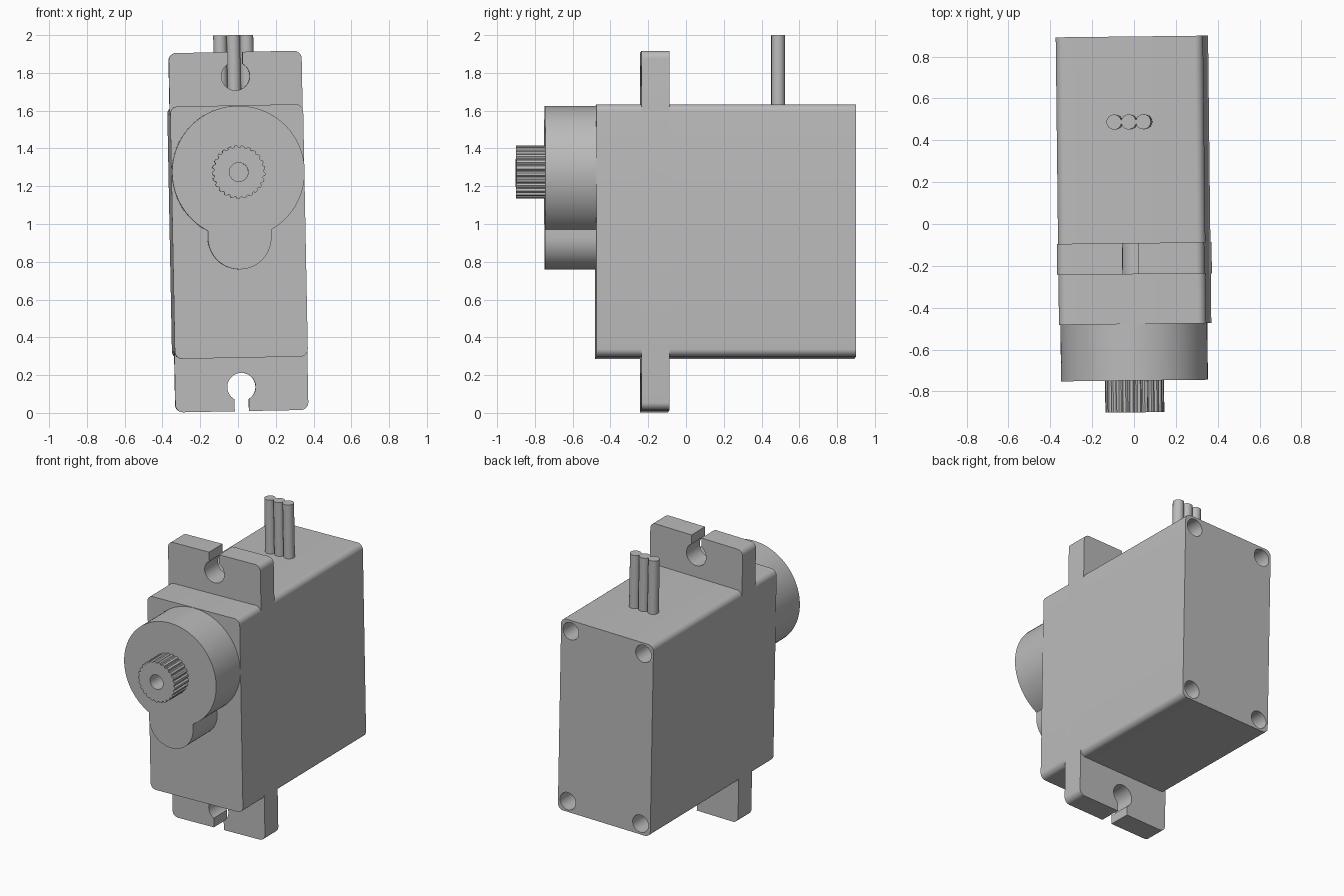
import bpy, bmesh, math
from mathutils import Matrix, Vector

cube = bpy.data.objects.get("Cube")
if cube:
    bpy.data.objects.remove(cube, do_unlink=True)

grey = bpy.data.materials.new("plain grey")
grey.use_nodes = True
grey.diffuse_color = (0.5, 0.5, 0.5, 1)
grey.node_tree.nodes["Principled BSDF"].inputs["Base Color"].default_value = (0.5, 0.5, 0.5, 1)

# The whole motor leans and turns very slightly about its middle
POSE = (Matrix.Translation((0, 0, 0.96))
        @ Matrix.Rotation(math.radians(0.65), 4, 'Z')
        @ Matrix.Rotation(math.radians(-1.1), 4, 'Y'))


def arc(cx, cz, r, start, end, n):
    """Points on an arc, angles in degrees."""
    angles = [math.radians(start + (end - start) * i / n) for i in range(n + 1)]
    return [(cx + r * math.cos(a), cz + r * math.sin(a)) for a in angles]


def circle(cx, cz, r, n=48):
    return arc(cx, cz, r, 0, 360, n)[:-1]


def prism(name, outline, y0, y1):
    """Extrude an (x, z) outline along y."""
    bm = bmesh.new()
    face = bm.faces.new([bm.verts.new((x, y0, z)) for x, z in outline])
    new = bmesh.ops.extrude_face_region(bm, geom=[face])["geom"]
    bmesh.ops.translate(bm, vec=(0, y1 - y0, 0),
                        verts=[v for v in new if isinstance(v, bmesh.types.BMVert)])
    bmesh.ops.recalc_face_normals(bm, faces=bm.faces)
    mesh = bpy.data.meshes.new(name)
    bm.to_mesh(mesh)
    bm.free()
    mesh.materials.append(grey)
    obj = bpy.data.objects.new(name, mesh)
    bpy.context.collection.objects.link(obj)
    return obj


def activate(obj):
    bpy.ops.object.select_all(action='DESELECT')
    obj.select_set(True)
    bpy.context.view_layer.objects.active = obj


def drill(obj, centres, r, y0, y1):
    """Bore round holes along y."""
    for cx, cz in centres:
        cutter = prism("hole_cutter", circle(cx, cz, r, 32), y0, y1)
        cutter.hide_render = True
        mod = obj.modifiers.new("hole", 'BOOLEAN')
        mod.operation, mod.solver, mod.object = 'DIFFERENCE', 'EXACT', cutter
        activate(obj)
        bpy.ops.object.modifier_apply(modifier=mod.name)
        bpy.data.objects.remove(cutter, do_unlink=True)


def finish(obj, angle=30):
    obj.data.transform(POSE)
    activate(obj)
    bpy.ops.object.shade_smooth_by_angle(angle=math.radians(angle))


def half_turn(points):
    return points + [(-x, -z) for x, z in points]


# Case with rounded long edges and four screw holes in the back
W, H, R = 0.352, 0.668, 0.04
case = prism("case", half_turn(arc(W - R, H - R, R, 0, 90, 8)
                               + arc(R - W, H - R, R, 90, 180, 8)), -0.478, 0.896)
drill(case, [(sx * (W - 0.075), sz * (H - 0.075)) for sx in (-1, 1) for sz in (-1, 1)],
      0.06, 0.6, 1.0)
finish(case)

# Mounting plate: each end has a keyhole slot open to the outside
P, SLOT, HOLE = 0.951, 0.038, 0.075
HOLE_Z = 0.823
gap = math.degrees(math.asin(SLOT / HOLE))
plate_end = (arc(W - R, P - R, R, 0, 90, 8)
             + [(SLOT, P)]
             + arc(0, HOLE_Z, HOLE, 90 - gap, gap - 270, 36)
             + [(-SLOT, P)]
             + arc(R - W, P - R, R, 90, 180, 8))
finish(prism("mounting_plate", half_turn(plate_end), -0.24, -0.091))

# Gear cover: large round with a smaller lobe below
SHAFT_Z, BIG, LOBE = 0.315, 0.351, 0.168
cut = math.degrees(math.asin(LOBE / BIG))
cover = (arc(0, SHAFT_Z, BIG, cut - 90, 270 - cut, 72)
         + arc(0, -0.032, LOBE, 180, 360, 32))
finish(prism("gear_cover", cover, -0.748, -0.45))

# Splined output shaft with a screw hole
TEETH = 25
spline = []
for i in range(TEETH):
    for step, r in ((0, 0.131), (0.2, 0.131), (0.4, 0.141), (0.8, 0.141)):
        a = math.tau * (i + step) / TEETH
        spline.append((r * math.cos(a), SHAFT_Z + r * math.sin(a)))
shaft = prism("output_shaft", spline, -0.9, -0.74)
drill(shaft, [(0, SHAFT_Z)], 0.05, -1.0, -0.75)
finish(shaft, 20)

# Three wires side by side out of the top
for i, name in enumerate(("right_wire", "middle_wire", "left_wire")):
    wire = prism(name, circle(0, 0, 0.036, 24), 0.0, 0.43)
    wire.data.transform(Matrix.Translation(((i - 1) * 0.07, 0.488, 0.61))
                        @ Matrix.Rotation(math.radians(90), 4, 'X'))
    finish(wire)
